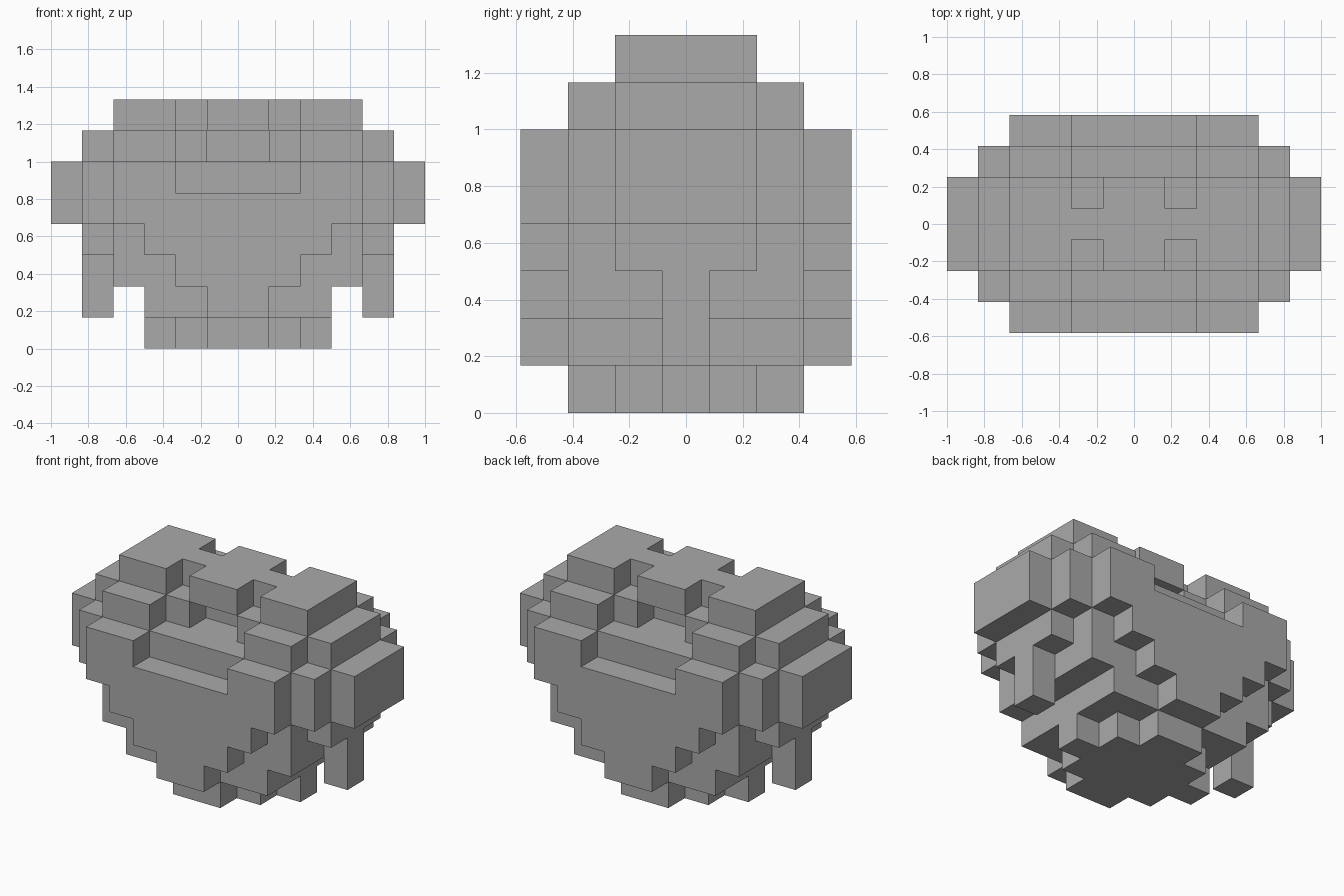
import bpy
import bmesh
import math
from itertools import product

cube = bpy.data.objects.get("Cube")
if cube:
    bpy.data.objects.remove(cube, do_unlink=True)

UNIT = 1 / 6  # edge of one block

grey = bpy.data.materials.new("plain_grey")
grey.use_nodes = True
COLOUR = (0.4, 0.4, 0.4, 1)
grey.diffuse_color = COLOUR
grey.node_tree.nodes["Principled BSDF"].inputs["Base Color"].default_value = COLOUR


def cells_of(base, layers, sides):
    """Each layer is a string of columns outward from the middle; a digit n
    fills the column n blocks to the front and back of the centre row."""
    cells = set()
    for k, row in enumerate(layers):
        for i, mark in enumerate(row):
            if mark == "-":
                continue
            n = int(mark)
            for j, side in product(range(-n, n + 1), sides):
                cells.add((i if side > 0 else -1 - i, j, base + k))
    return cells


def build(name, base, layers, sides=(1, -1)):
    """Skin the outside of a block stack and merge its flat faces."""
    cells = cells_of(base, layers, sides)
    bm = bmesh.new()
    verts = {}
    for cell in cells:
        for axis, step in product(range(3), (0, 1)):
            neighbour = list(cell)
            neighbour[axis] += 2 * step - 1
            if tuple(neighbour) in cells:
                continue
            u, v = (axis + 1) % 3, (axis + 2) % 3
            ring = [(0, 0), (1, 0), (1, 1), (0, 1)]
            corners = []
            for a, b in ring if step else ring[::-1]:
                p = list(cell)
                p[axis] += step
                p[u] += a
                p[v] += b
                p = tuple(p)
                if p not in verts:
                    x, y, z = p
                    verts[p] = bm.verts.new((x * UNIT, (y - 0.5) * UNIT, z * UNIT))
                corners.append(verts[p])
            bm.faces.new(corners)
    bmesh.ops.dissolve_limit(bm, angle_limit=math.radians(1),
                             verts=bm.verts[:], edges=bm.edges[:])
    mesh = bpy.data.meshes.new(name)
    bm.to_mesh(mesh)
    bm.free()
    mesh.materials.append(grey)
    obj = bpy.data.objects.new(name, mesh)
    bpy.context.collection.objects.link(obj)


# Stepped foot under the body
build("foot", 0, ["210"])

# Rounded body, widening upward, with a front and back notch in its rim
build("body", 1, ["322", "3322", "33321", "33332", "22332"])

# Upper tier with recessed middle, and the notched cap above it
build("upper_tier", 6, ["01221"])
build("cap", 7, ["1011"])

# Side slabs and hanging legs, mirrored
for label, side in (("left", 1), ("right", -1)):
    build(label + "_side_slab", 4, ["-----1"] * 2, (side,))
    build(label + "_leg", 1, ["----0"] * 2, (side,))
